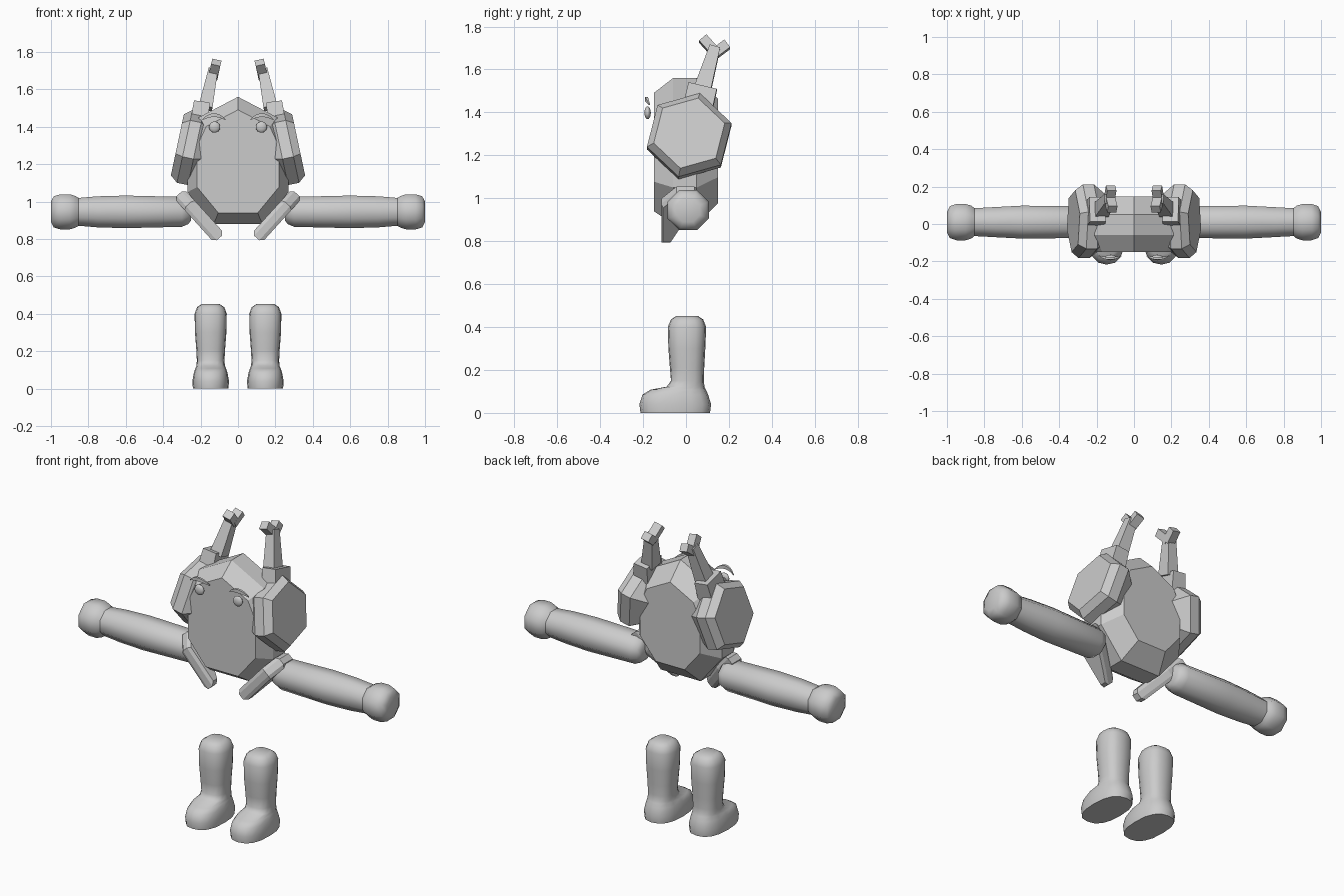
import bpy, bmesh, math
from mathutils import Vector, Matrix

if "Cube" in bpy.data.objects:
    bpy.data.objects.remove(bpy.data.objects["Cube"])

grey = bpy.data.materials.new("plain grey")
grey.diffuse_color = (0.6, 0.6, 0.6, 1)
grey.use_nodes = True
grey.node_tree.nodes["Principled BSDF"].inputs["Base Color"].default_value = grey.diffuse_color


def make(name, bm, smooth=None):
    bmesh.ops.recalc_face_normals(bm, faces=bm.faces[:])
    me = bpy.data.meshes.new(name)
    bm.to_mesh(me)
    bm.free()
    me.materials.append(grey)
    ob = bpy.data.objects.new(name, me)
    bpy.context.collection.objects.link(ob)
    if smooth:
        bpy.ops.object.select_all(action='DESELECT')
        ob.select_set(True)
        bpy.context.view_layer.objects.active = ob
        bpy.ops.object.shade_smooth_by_angle(angle=math.radians(smooth))
    return ob


def loft(name, rings, smooth=None):
    """Skin a list of equal-length rings and cap both ends."""
    bm = bmesh.new()
    vs = [[bm.verts.new(p) for p in r] for r in rings]
    n = len(vs[0])
    for a, b in zip(vs, vs[1:]):
        for i in range(n):
            j = (i + 1) % n
            bm.faces.new((a[i], a[j], b[j], b[i]))
    bm.faces.new(vs[0])
    bm.faces.new(vs[-1])
    return make(name, bm, smooth)


def ngon(n, rx, ry, turn=0.0):
    return [(rx * math.cos(turn + math.tau * i / n), ry * math.sin(turn + math.tau * i / n))
            for i in range(n)]


def bar(name, a, b, wa, wb, side):
    """Square bar from a to b; w = (width along side, width across)."""
    a, b, s = Vector(a), Vector(b), Vector(side)
    d = (b - a).normalized()
    s = (s - d * s.dot(d)).normalized()
    t = d.cross(s)
    rings = []
    for p, w in ((a, wa), (b, wb)):
        rings.append([p + s * w[0] / 2 * i + t * w[1] / 2 * j
                      for i, j in ((-1, -1), (1, -1), (1, 1), (-1, 1))])
    loft(name, rings)


# body: faceted gem with a pointed top, flat front and flat back
half = [(0, 1.56), (0.21, 1.45), (0.27, 1.32), (0.27, 1.05), (0.13, 0.88)]
outline = half + [(-x, z) for x, z in reversed(half[1:])]


def body_ring(y, s, drop=0.0):
    return [(x * s, y, 1.22 + (z - 1.22) * s + drop) for x, z in outline]


loft("body", [body_ring(-0.15, 0.81, -0.005), body_ring(-0.06, 1),
              body_ring(0.05, 1), body_ring(0.148, 0.72)])

for m, tag in ((1, "right"), (-1, "left")):
    # ear: tilted hexagonal disc with a bevelled cap and a tapered back
    tilt = math.radians(12)
    axis = Vector((math.cos(tilt), 0, math.sin(tilt)))
    up = Vector((-math.sin(tilt), 0, math.cos(tilt)))
    centre = Vector((0.285, 0.015, 1.295))
    rings = []
    for d, r in ((-0.15, 0.13), (-0.06, 0.205), (0.0, 0.205), (0.04, 0.172)):
        ring = []
        for u, v in ngon(6, r, r, math.radians(16)):
            p = centre + axis * d + up * v + Vector((0, u, 0))
            ring.append((p.x * m, p.y, p.z))
        rings.append(ring)
    loft(tag + "_ear", rings)

    # antler: block, tapered stem and two prongs
    bar(tag + "_antler_base", (0.215 * m, 0.04, 1.36), (0.195 * m, 0.078, 1.52),
        (0.14, 0.10), (0.135, 0.085), (0, 1, 0))
    bar(tag + "_antler_stem", (0.175 * m, 0.075, 1.50), (0.133 * m, 0.135, 1.705),
        (0.08, 0.075), (0.05, 0.05), (0, 1, 0))
    bar(tag + "_antler_front_prong", (0.132 * m, 0.14, 1.675), (0.116 * m, 0.078, 1.744),
        (0.045, 0.05), (0.045, 0.05), (0, 1, 0))
    bar(tag + "_antler_back_prong", (0.132 * m, 0.13, 1.67), (0.122 * m, 0.192, 1.717),
        (0.045, 0.05), (0.045, 0.05), (0, 1, 0))

    # eye: flattened ball just ahead of the face
    bm = bmesh.new()
    bmesh.ops.create_uvsphere(bm, u_segments=16, v_segments=10, radius=0.03,
                              matrix=Matrix.Translation((0.125 * m, -0.179, 1.398))
                              @ Matrix.Diagonal((1, 0.5, 1, 1)))
    make(tag + "_eye", bm, 60)

    # eyebrow: thin tapered arch curving round the face
    rings = []
    for i in range(9):
        t = i / 4 - 1
        x, y, z = 0.128 + 0.062 * t, -0.184 + 0.014 * t * t, 1.462 - 0.025 * t * t
        w = 0.003 + 0.007 * (1 - t * t)
        rings.append([(x * m, y + w * a * 0.7, z + w * b)
                      for a, b in ((-1, -1), (1, -1), (1, 1), (-1, 1))])
    loft(tag + "_eyebrow", rings)

    # arm and hand: eight-sided sleeves along x (x, radius in y, radius in z)
    k = 1 / math.cos(math.pi / 8)

    def sleeve(name, prof):
        loft(name, [[(x * m, 0.01 + u * k, 0.945 + v * k)
                     for u, v in ngon(8, ry, rz, math.pi / 8)] for x, ry, rz in prof], 50)

    sleeve(tag + "_arm", [(0.25, 0.05, 0.045), (0.265, 0.07, 0.065), (0.30, 0.085, 0.08),
                          (0.6, 0.088, 0.087), (0.75, 0.08, 0.083), (0.88, 0.073, 0.072)])
    sleeve(tag + "_hand", [(0.845, 0.068, 0.07), (0.87, 0.088, 0.085), (0.90, 0.097, 0.094),
                           (0.95, 0.097, 0.094), (0.985, 0.085, 0.083), (1.0, 0.055, 0.055)])

    # shoulder flap: bevelled slab slanting down and inwards (along, y)
    shape = [(0, -0.115), (0.245, -0.115), (0.32, -0.045), (0.32, 0.04),
             (0.20, 0.02), (0.07, -0.04), (0, -0.075)]
    along, normal = Vector((-0.67, 0, 0.74)), Vector((0.74, 0, 0.67))
    foot = Vector((-0.10, 0, 0.805))
    mid = (0.17, -0.045)
    rings = []
    for h, s in ((-0.037, 0.88), (-0.018, 1), (0.018, 1), (0.037, 0.88)):
        ring = []
        for t, y in shape:
            p = foot + along * (mid[0] + (t - mid[0]) * s) + normal * h
            ring.append((-p.x * m, mid[1] + (y - mid[1]) * s, p.z))
        rings.append(ring)
    loft(tag + "_shoulder_flap", rings)

    # boot: stacked rings (height, half width, front y, back y)
    prof = [(0, 0.095, -0.212, 0.112), (0.04, 0.098, -0.217, 0.117),
            (0.085, 0.09, -0.203, 0.103), (0.108, 0.082, -0.165, 0.093),
            (0.122, 0.076, -0.09, 0.086), (0.15, 0.074, -0.07, 0.083),
            (0.21, 0.077, -0.075, 0.085), (0.30, 0.084, -0.082, 0.09),
            (0.40, 0.086, -0.085, 0.094), (0.435, 0.073, -0.07, 0.08),
            (0.452, 0.048, -0.045, 0.055)]
    rings = []
    for z, w, y0, y1 in prof:
        c, h = (y0 + y1) / 2, (y1 - y0) / 2
        rings.append([(0.146 * m + math.copysign(abs(u) ** 0.8, u) * w,
                       c + math.copysign(abs(v) ** 0.8, v) * h, z)
                      for u, v in ngon(16, 1, 1)])
    loft(tag + "_boot", rings, 55)
